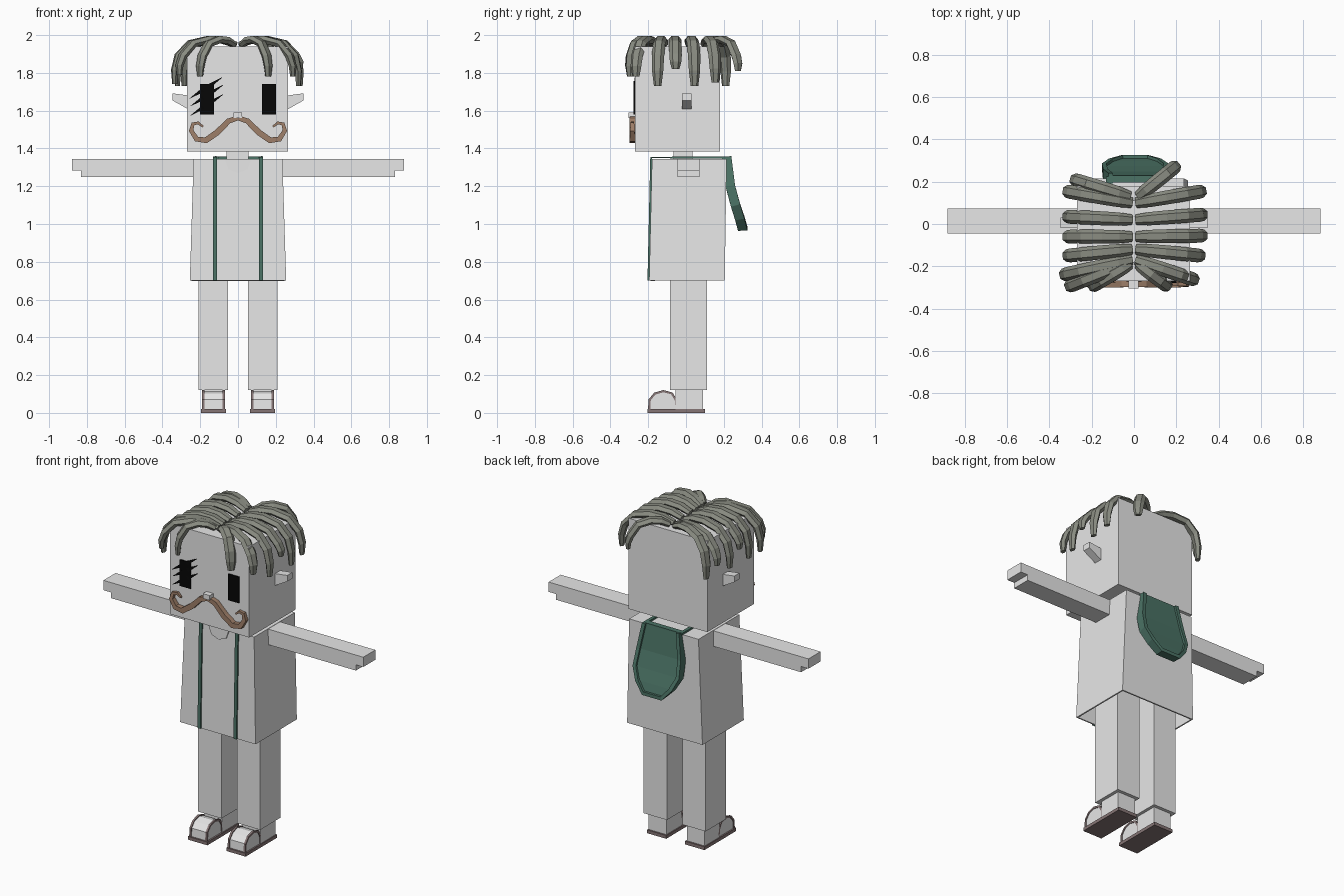
import bpy, bmesh, math
from mathutils import Vector

if "Cube" in bpy.data.objects:
    bpy.data.objects.remove(bpy.data.objects["Cube"], do_unlink=True)


def material(name, *rgb):
    mat = bpy.data.materials.new(name)
    mat.use_nodes = True
    colour = (*rgb, 1)
    mat.diffuse_color = colour
    mat.node_tree.nodes["Principled BSDF"].inputs["Base Color"].default_value = colour
    return mat


pale = material("pale grey", .8, .8, .8)
hair = material("moss grey", .25, .26, .22)
green = material("deep green", .07, .17, .13)
brown = material("moustache brown", .34, .21, .14)
sole_brown = material("sole brown", .24, .18, .18)
black = material("eye black", .002, .002, .002)


def finish(name, bm, mat):
    bmesh.ops.recalc_face_normals(bm, faces=bm.faces)
    mesh = bpy.data.meshes.new(name)
    bm.to_mesh(mesh)
    bm.free()
    mesh.materials.append(mat)
    obj = bpy.data.objects.new(name, mesh)
    bpy.context.collection.objects.link(obj)
    return obj


def loft(name, rings, mat, caps=(True, True)):
    """Join matching rings of points into one skin."""
    bm = bmesh.new()
    loops = [[bm.verts.new(p) for p in ring] for ring in rings]
    for a, b in zip(loops, loops[1:]):
        for i in range(len(a)):
            j = (i + 1) % len(a)
            bm.faces.new((a[i], a[j], b[j], b[i]))
    if caps[0]:
        bm.faces.new(loops[0])
    if caps[1]:
        bm.faces.new(loops[-1])
    return finish(name, bm, mat)


def rect(x0, x1, y0, y1, z):
    return [(x0, y0, z), (x1, y0, z), (x1, y1, z), (x0, y1, z)]


def box(name, xs, ys, zs, mat):
    return loft(name, [rect(*xs, *ys, z) for z in zs], mat)


def prism(name, profile, axis, ends, mat):
    """Extrude a 2D profile along the x or y axis."""
    place = {"x": lambda e, p: (e, p[0], p[1]), "y": lambda e, p: (p[0], e, p[1])}[axis]
    return loft(name, [[place(e, p) for p in profile] for e in ends], mat)


def sweep(name, path, side, width, thick, mat, sides=4, scales=None):
    """Sweep a band along a path; side is the direction of its width."""
    path = [Vector(p) for p in path]
    grow = math.sqrt(2) if sides == 4 else 1
    turn = .5 if sides == 4 else 0
    rings = []
    for i, p in enumerate(path):
        tangent = (path[min(i + 1, len(path) - 1)] - path[max(i - 1, 0)]).normalized()
        s = Vector(side)
        s = (s - tangent * s.dot(tangent)).normalized()
        n = tangent.cross(s)
        k = grow / 2 * (scales[i] if scales else 1)
        angles = [math.tau * (j + turn) / sides for j in range(sides)]
        rings.append([p + k * (s * width * math.cos(a) + n * thick * math.sin(a))
                      for a in angles])
    return loft(name, rings, mat)


# Head, neck and nose
box("head", (-.27, .265), (-.27, .18), (1.385, 1.94), pale)
box("neck", (-.06, .055), (-.065, .035), (1.33, 1.39), pale)
box("nose", (-.025, .022), (-.305, -.265), (1.56, 1.59), pale)

# Long coat, open at the hem
coat = loft("coat", [rect(-.255, .255, -.195, .205, .7), rect(-.235, .235, -.18, .215, 1.345)],
            pale, (False, True))
shell = coat.modifiers.new("cloth", "SOLIDIFY")
shell.thickness = .012
prism("collar", [(-.07, 1.345), (-.05, 1.29), (0, 1.27), (.05, 1.29), (.07, 1.345)],
      "y", (-.188, -.18), pale)

# Paired parts
for s, word in ((-1, "right"), (1, "left")):
    def span(a, b):
        return sorted((s * a, s * b))

    # Arm with a stepped hand
    prism(word + "_arm", [(s * x, z) for x, z in
          ((.23, 1.343), (.88, 1.343), (.88, 1.283), (.83, 1.283), (.83, 1.248), (.23, 1.248))],
          "y", (-.045, .072), pale)

    # Pointed ear
    prism(word + "_ear", [(s * x, z) for x, z in
          ((.26, 1.68), (.348, 1.692), (.348, 1.655), (.26, 1.605))], "y", (-.02, .03), pale)

    # Eye plate
    box(word + "_eye", span(.128, .2), (-.278, -.27), (1.58, 1.74), black)

    # Leg, ankle and shoe
    box(word + "_leg", span(.052, .21), (-.085, .11), (.122, 1.0), pale)
    box(word + "_ankle", span(.07, .19), (-.055, .09), (.015, .13), pale)
    box(word + "_sole", span(.064, .195), (-.205, .1), (0, .02), sole_brown)
    toe = [(-.195, .02), (-.192, .07), (-.165, .102), (-.12, .115),
           (-.075, .103), (-.052, .065), (-.05, .02)]
    prism(word + "_toe_cap", toe, "x", span(.074, .186), pale)
    for edge, place in ((.076, "inner"), (.184, "outer")):
        sweep(f"{word}_{place}_toe_trim", [(s * edge, y, z) for y, z in toe],
              (1, 0, 0), .012, .012, sole_brown)

    # Curled moustache half
    curl = [(0, 1.562), (.05, 1.545), (.11, 1.485), (.17, 1.443), (.22, 1.45),
            (.248, 1.495), (.238, 1.53), (.21, 1.535), (.185, 1.515)]
    sweep(word + "_moustache", [(s * x, -.284, z) for x, z in curl], (0, 1, 0),
          .032, .032, brown, 4, (.8, .9, 1, 1, .9, .75, .6, .5, .3))

    # Strap over the shoulder
    sweep(word + "_strap", [(s * .122, y, z) for y, z in
          ((-.198, .7), (-.184, 1.352), (.225, 1.352))], (1, 0, 0), .02, .012, green)

# Scar slashes across the right eye
for name, x, z in (("upper", -.17, 1.72), ("middle", -.165, 1.68), ("lower", -.165, 1.63)):
    sweep(name + "_scar", [(x + d * .085, -.274, z + d * .055) for d in (-1, -.2, .2, 1)],
          (0, 1, 0), .009, .022, black, 4, (.1, 1, 1, .1))

# Hood hanging down the back: height, half width, depth of each row
rows = [(1.355, .115, .215), (1.2, .14, .235), (1.1, .145, .262),
        (1.03, .11, .285), (.975, .06, .3)]
bm = bmesh.new()
pairs = [[bm.verts.new((.005 + s * w, y, z)) for s in (-1, 1)] for z, w, y in rows]
for a, b in zip(pairs, pairs[1:]):
    bm.faces.new((a[0], a[1], b[1], b[0]))
hood = finish("hood_panel", bm, green)
lining = hood.modifiers.new("cloth", "SOLIDIFY")
lining.thickness = .025
lining.offset = 0
rim = [(.005 - w, y, z) for z, w, y in rows] + [(.005 + w, y, z) for z, w, y in rows[::-1]]
sweep("hood_rim", rim, (0, 1, 0), .05, .022, green)
box("hood_top_edge", (-.115, .125), (.195, .228), (1.343, 1.358), green)

# Dreadlocks: root and tip positions on the ground plane, then tip height
locks = [
    ((.01, .10), (.325, .155), 1.75), ((.01, .02), (.33, .045), 1.73),
    ((.01, -.06), (.33, -.055), 1.82), ((.01, -.12), (.32, -.15), 1.73),
    ((.01, -.17), (.29, -.265), 1.78), ((.02, -.19), (.16, -.295), 1.78),
    ((.02, .13), (.2, .275), 1.81),
    ((-.01, .10), (-.32, .155), 1.8), ((-.01, .02), (-.32, .035), 1.74),
    ((-.01, -.06), (-.32, -.06), 1.82), ((-.01, -.12), (-.32, -.15), 1.73),
    ((-.01, -.17), (-.335, -.24), 1.74), ((-.02, -.18), (-.31, -.295), 1.79),
    ((-.02, -.19), (-.2, -.295), 1.78), ((-.02, .13), (-.285, .21), 1.73),
]
for number, (root, tip, low) in enumerate(locks, 1):
    root, tip = Vector(root), Vector(tip)
    run = tip - root
    path = [(*(root + run * f), z) for f, z in
            ((0, 1.95), (.2, 1.972), (.45, 1.977), (.75, 1.955), (.94, 1.89))]
    path += [(*tip, (1.89 + low) / 2), (*tip, low)]
    sweep(f"dreadlock_{number}", path, (-run.y, run.x, 0), .066, .044, hair, 6,
          (.75, .95, 1, 1, 1, .9, .6))
